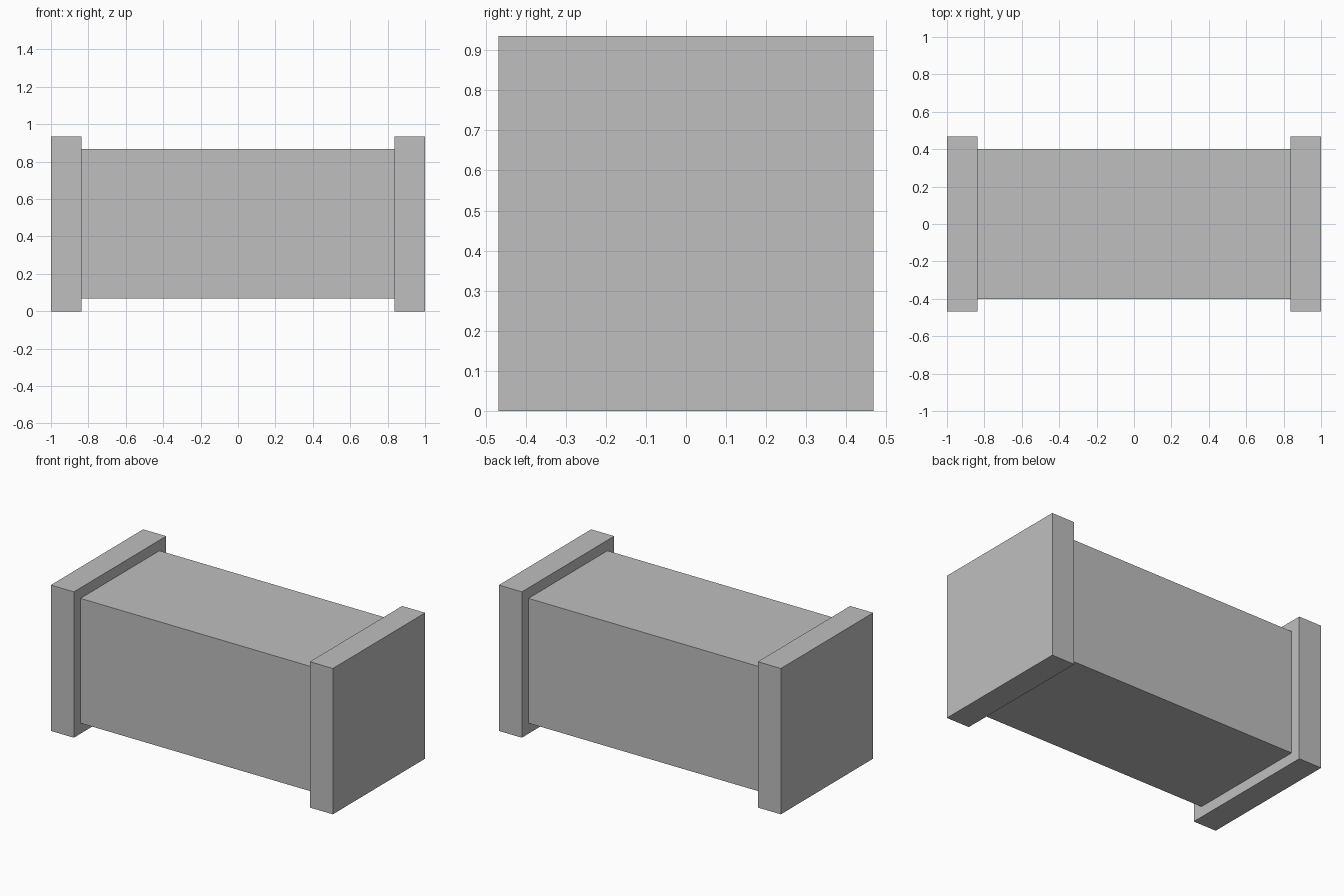
import bpy

default = bpy.data.objects.get("Cube")
if default:
    bpy.data.objects.remove(default, do_unlink=True)

grey = bpy.data.materials.new("plain grey")
grey.use_nodes = True
colour = (0.52, 0.52, 0.52, 1)
grey.diffuse_color = colour
grey.node_tree.nodes["Principled BSDF"].inputs["Base Color"].default_value = colour

HEIGHT = 0.935       # side of the square end plates
PLATE = 0.163        # thickness of the end plates
BODY = 0.8           # side of the square middle block


def box(name, x, size):
    """Box centred on the long axis of the model."""
    bpy.ops.mesh.primitive_cube_add(size=1, location=(x, 0, HEIGHT / 2))
    obj = bpy.context.object
    obj.name = name
    obj.scale = size
    bpy.ops.object.transform_apply(location=False, rotation=False, scale=True)
    obj.data.materials.append(grey)


# Middle block spanning between the plates
box("body", 0, (2 - 2 * PLATE, BODY, BODY))

# Square plate at each end
for side, name in ((1, "left_end_plate"), (-1, "right_end_plate")):
    box(name, side * (1 - PLATE / 2), (PLATE, HEIGHT, HEIGHT))
